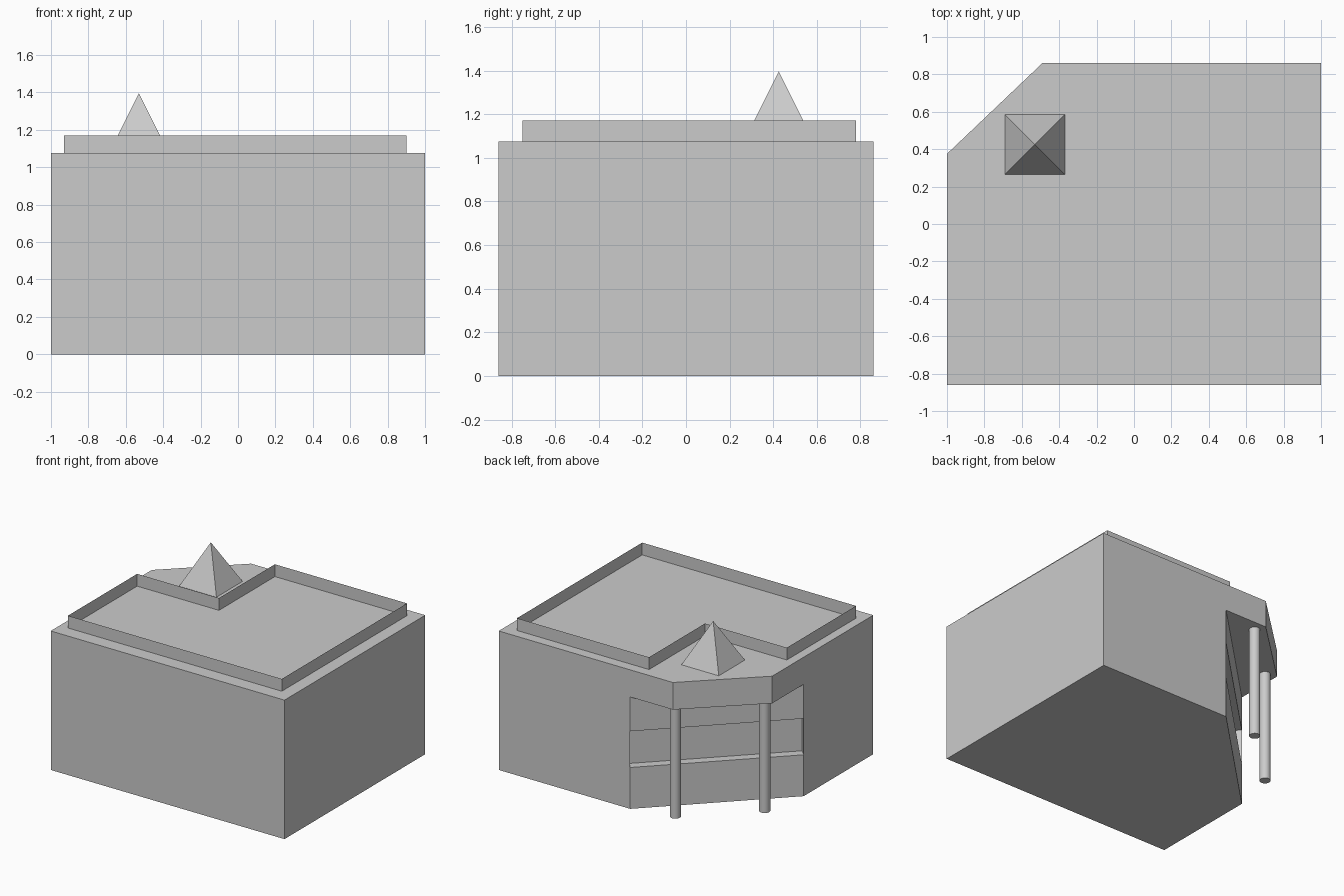
import bpy, bmesh
from mathutils import Vector

cube = bpy.data.objects.get("Cube")
if cube:
    bpy.data.objects.remove(cube, do_unlink=True)

GREY = (0.6, 0.6, 0.6, 1.0)
grey = bpy.data.materials.new("plain grey")
grey.use_nodes = True
grey.diffuse_color = GREY
grey.node_tree.nodes["Principled BSDF"].inputs["Base Color"].default_value = GREY

ROOF, SOFFIT, SILL, HEAD = 1.075, 0.865, 0.32, 0.60
PARAPET_TOP, W, D = 1.17, 1.0, 0.86


def finish(name, bm, normals=True):
    if normals:
        bmesh.ops.recalc_face_normals(bm, faces=bm.faces)
    mesh = bpy.data.meshes.new(name)
    bm.to_mesh(mesh)
    bm.free()
    mesh.materials.append(grey)
    obj = bpy.data.objects.new(name, mesh)
    bpy.context.collection.objects.link(obj)
    return obj


def walls(bm, outline, levels):
    """Closed ring of wall faces through the given heights; returns rings and faces by level."""
    rings = [[bm.verts.new((x, y, z)) for x, y in outline] for z in levels]
    n = len(outline)
    bands = [[bm.faces.new((a[i], a[(i + 1) % n], b[(i + 1) % n], b[i])) for i in range(n)]
             for a, b in zip(rings, rings[1:])]
    return rings, bands


def cut_corner(x, y):
    """Plan rectangle with its back right corner cut off."""
    return [(-W, -D), (W, -D), (W, D), (x, D), (-W, y)]


# Main body, with a recessed window band across the cut corner
bm = bmesh.new()
rings, bands = walls(bm, cut_corner(-0.125, -0.01), (0, SILL, HEAD, SOFFIT))
bm.faces.new(rings[0][::-1])
band = bands[1][3]
band.normal_update()
inward = -0.067 * band.normal
pushed = bmesh.ops.extrude_face_region(bm, geom=[band])["geom"]
bmesh.ops.translate(bm, vec=inward, verts=[v for v in pushed if isinstance(v, bmesh.types.BMVert)])
if band.is_valid:
    bm.faces.remove(band)
finish("main_body", bm)

# Roof slab overhanging the entrance corner
bm = bmesh.new()
rings, bands = walls(bm, cut_corner(-0.49, 0.375), (SOFFIT, ROOF))
bm.faces.new(rings[0][::-1])
bm.faces.new(rings[1])
finish("roof_slab", bm)

# Thin parapet stepping around the entrance corner
bm = bmesh.new()
walls(bm, [(-0.93, -0.75), (0.9, -0.75), (0.9, 0.78), (-0.23, 0.78), (-0.23, 0.096), (-0.93, 0.096)],
      (ROOF, PARAPET_TOP))
finish("parapet", bm, normals=False)

# Pyramid skylight
bm = bmesh.new()
base = [bm.verts.new((-0.53 + 0.16 * sx, 0.425 + 0.16 * sy, ROOF))
        for sx, sy in ((-1, -1), (1, -1), (1, 1), (-1, 1))]
apex = bm.verts.new((-0.53, 0.425, 1.395))
for i in range(4):
    bm.faces.new((base[i], base[(i + 1) % 4], apex))
bm.faces.new(base[::-1])
finish("pyramid_skylight", bm)

# Round columns under the overhang
for name, x, y in (("back_column", -0.455, 0.78), ("side_column", -0.915, 0.345)):
    bpy.ops.mesh.primitive_cylinder_add(vertices=32, radius=0.039, depth=SOFFIT,
                                        location=(x, y, SOFFIT / 2))
    column = bpy.context.object
    column.name = name
    column.data.materials.append(grey)
    bpy.ops.object.shade_smooth_by_angle()
